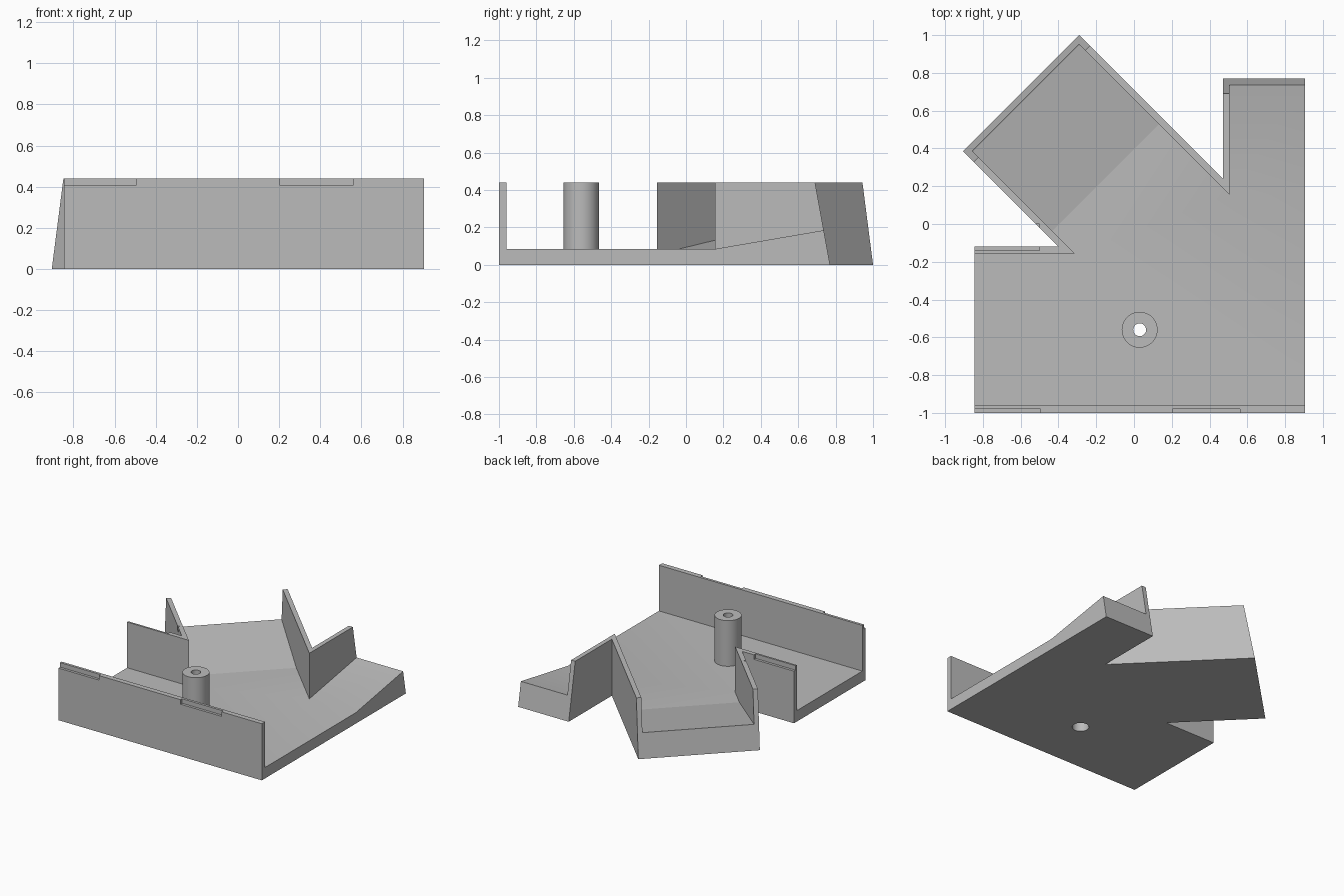
import bpy, bmesh, math
from mathutils import Matrix

cube = bpy.data.objects.get("Cube")
if cube:
    bpy.data.objects.remove(cube, do_unlink=True)

HEIGHT, FLOOR, LEAN = 0.44, 0.085, 0.08
ROOT2 = math.sqrt(2)
DIAGONAL = Matrix.Rotation(math.radians(45), 4, 'Z')

grey = bpy.data.materials.new("light grey plastic")
grey.use_nodes = True
grey.diffuse_color = (0.5, 0.5, 0.5, 1)
grey.node_tree.nodes["Principled BSDF"].inputs["Base Color"].default_value = grey.diffuse_color


def finish(name, bm):
    bmesh.ops.recalc_face_normals(bm, faces=bm.faces)
    mesh = bpy.data.meshes.new(name)
    bm.to_mesh(mesh)
    bm.free()
    mesh.materials.append(grey)
    obj = bpy.data.objects.new(name, mesh)
    bpy.context.collection.objects.link(obj)
    return obj


def sweep(name, points, offset, matrix=Matrix()):
    """Extrude a flat outline along an offset."""
    bm = bmesh.new()
    face = bm.faces.new([bm.verts.new(p) for p in points])
    new = bmesh.ops.extrude_face_region(bm, geom=[face])["geom"]
    moved = [v for v in new if isinstance(v, bmesh.types.BMVert)]
    bmesh.ops.translate(bm, verts=moved, vec=offset)
    bm.transform(matrix)
    return finish(name, bm)


def prism(name, outline, low, high):
    return sweep(name, [(x, y, low) for x, y in outline], (0, 0, high - low))


def box(name, x0, x1, y0, y1, z0, z1):
    return prism(name, [(x0, y0), (x1, y0), (x1, y1), (x0, y1)], z0, z1)


def cylinder(name, radius, low, high):
    bm = bmesh.new()
    bmesh.ops.create_cone(bm, cap_ends=True, segments=48, radius1=radius, radius2=radius,
                          depth=high - low,
                          matrix=Matrix.Translation((0.03, -0.56, (low + high) / 2)))
    return finish(name, bm)


def ramp_cutter(name, left, right, start, matrix=Matrix()):
    """Space above a floor that climbs toward the open end."""
    end = 1.3
    climb = FLOOR + (end - start) * 0.172
    side = [(start, FLOOR), (end, climb), (end, 0.7), (start - 0.05, 0.7), (start - 0.05, 0.2)]
    return sweep(name, [(left, y, z) for y, z in side], (right - left, 0, 0), matrix)


def carve(obj, cutters):
    for cutter in cutters:
        cutter.hide_render = True
        mod = obj.modifiers.new(cutter.name, 'BOOLEAN')
        mod.operation, mod.solver, mod.object = 'DIFFERENCE', 'EXACT', cutter
    depsgraph = bpy.context.evaluated_depsgraph_get()
    mesh = bpy.data.meshes.new_from_object(obj.evaluated_get(depsgraph))
    obj.modifiers.clear()
    obj.data = mesh


# Tray block, with both channel ends leaning inward toward the top
tray = prism("tray", [(-0.845, -1), (0.905, -1), (0.905, 0.77), (0.47, 0.77), (0.47, 0.24),
                      (-0.29, 1), (-0.905, 0.385), (-0.4, -0.12), (-0.845, -0.12)], 0, HEIGHT)
for v in tray.data.vertices:
    if v.co.z > 0.1:
        if v.co.y - v.co.x > 1.2:
            v.co.x += LEAN / ROOT2
            v.co.y -= LEAN / ROOT2
        elif v.co.y > 0.7:
            v.co.y -= LEAN

# Hollow room, the two ramped channels and the lid notches
room = prism("room_cutter", [(-1.1, -0.96), (1.1, -0.96), (1.1, 0.155), (0.505, 0.155),
                             (0.132, 0.528), (-0.433, -0.037), (-0.315, -0.155),
                             (-1.1, -0.155)], FLOOR, 0.7)
straight = ramp_cutter("straight_channel_cutter", 0.505, 1.1, 0.155)
diagonal = ramp_cutter("diagonal_channel_cutter", -0.47 / ROOT2, 0.66 / ROOT2,
                       0.396 / ROOT2, DIAGONAL)
notches = [box("notch_cutter", x0, x1, y0, y1, 0.405, 0.6)
           for x0, x1, y0, y1 in [(-1, -0.495, -1.1, -0.98), (0.205, 0.56, -1.1, -0.98),
                                  (-1, -0.5, -0.14, 0)]]

# Screw post with a through hole and a wider recess from below
post = cylinder("screw_post", 0.095, FLOOR, HEIGHT)
holes = [cylinder("screw_hole_cutter", 0.034, -0.1, 0.6),
         cylinder("screw_head_cutter", 0.06, -0.1, 0.3)]

cutters = [room, straight, diagonal] + notches
carve(tray, cutters + holes)
carve(post, holes)
for cutter in cutters + holes:
    bpy.data.objects.remove(cutter, do_unlink=True)

# Smooth the round post, keep hard edges
bpy.ops.object.select_all(action='DESELECT')
for obj in (tray, post):
    obj.select_set(True)
bpy.context.view_layer.objects.active = post
bpy.ops.object.shade_smooth_by_angle(angle=math.radians(30))
